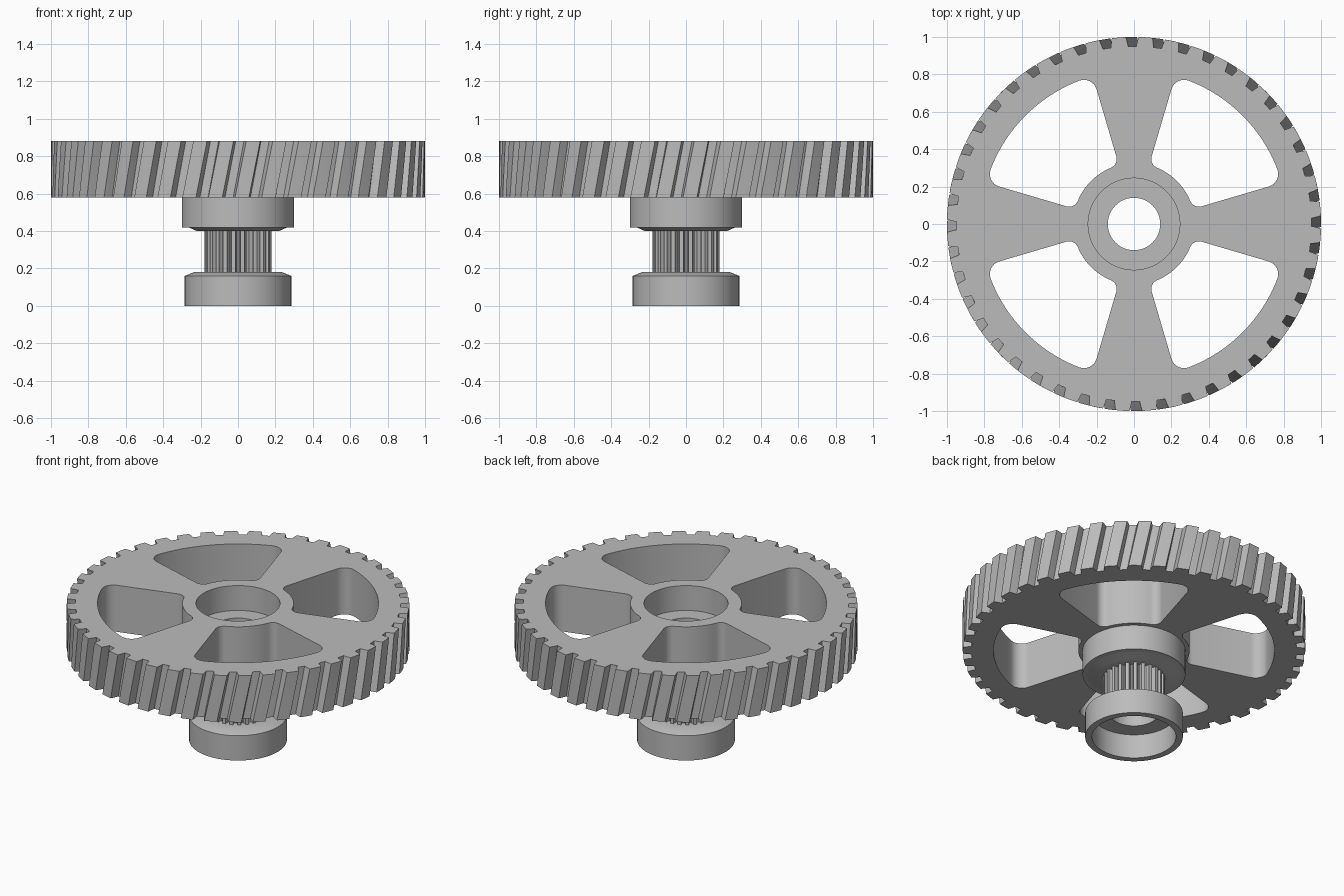
import bpy, bmesh
from math import sin, cos, tau, pi, radians, atan2, sqrt
from mathutils import Vector

cube = bpy.data.objects.get("Cube")
if cube:
    bpy.data.objects.remove(cube, do_unlink=True)

GREY = (0.5, 0.5, 0.5, 1)
grey = bpy.data.materials.new("grey plastic")
grey.use_nodes = True
grey.diffuse_color = GREY
grey.node_tree.nodes["Principled BSDF"].inputs["Base Color"].default_value = GREY


def finish(name, bm):
    """Turn a bmesh into a smooth object with sharp corners."""
    bmesh.ops.recalc_face_normals(bm, faces=bm.faces)
    mesh = bpy.data.meshes.new(name)
    bm.to_mesh(mesh)
    bm.free()
    mesh.materials.append(grey)
    mesh.shade_smooth()
    mesh.set_sharp_from_angle(angle=radians(28))
    obj = bpy.data.objects.new(name, mesh)
    bpy.context.collection.objects.link(obj)
    return obj


def polar(r, a):
    return Vector((r * cos(a), r * sin(a)))


def arc(centre, r, a0, a1, n):
    return [centre + polar(r, a0 + (a1 - a0) * i / n) for i in range(n + 1)]


def circle(r, n=96):
    return [polar(r, tau * i / n) for i in range(n)]


def prism(name, outer, holes, z0, z1, twist=0.0, steps=1):
    """Extrude an outline with holes; only the outline is twisted."""
    bm = bmesh.new()
    caps = ([], [])
    for loop, turn, layers in [(outer, twist, steps)] + [(h, 0, 1) for h in holes]:
        rings = []
        for k in range(layers + 1):
            t = k / layers
            a = turn * (t - 1)
            rings.append([bm.verts.new((p.x * cos(a) - p.y * sin(a),
                                        p.x * sin(a) + p.y * cos(a),
                                        z0 + (z1 - z0) * t)) for p in loop])
        n = len(loop)
        for low, high in zip(rings, rings[1:]):
            for i in range(n):
                j = (i + 1) % n
                bm.faces.new((low[i], low[j], high[j], high[i]))
        for cap, ring in zip(caps, (rings[0], rings[-1])):
            cap += [bm.edges.get((ring[i], ring[(i + 1) % n])) for i in range(n)]
    for cap, z in zip(caps, (-1, 1)):
        bmesh.ops.triangle_fill(bm, edges=cap, use_beauty=True, normal=(0, 0, z))
    return finish(name, bm)


def lathe(name, profile, n=96):
    """Spin a closed (radius, height) profile around z."""
    bm = bmesh.new()
    rings = [[bm.verts.new((r * cos(tau * i / n), r * sin(tau * i / n), z))
              for i in range(n)] for r, z in profile]
    for a, b in zip(rings, rings[1:] + rings[:1]):
        for i in range(n):
            j = (i + 1) % n
            bm.faces.new((a[i], a[j], b[j], b[i]))
    return finish(name, bm)


def toothed(count, tooth, phase):
    """Repeat (radius, angle) points of one gap around the circle."""
    return [polar(r, phase + tau * i / count + a)
            for i in range(count) for r, a in tooth]


def window(r_in, r_out, start, end, f_in, f_out):
    """Rounded opening between two spokes, symmetric about the diagonal."""
    d = (end - start).normalized()
    n = Vector((d.y, -d.x))

    def fillet_centre(f, rho):
        p = start + n * f
        b = p.dot(d)
        return p + d * (-b + sqrt(b * b - p.dot(p) + rho * rho))

    c_out = fillet_centre(f_out, r_out - f_out)
    c_in = fillet_centre(f_in, r_in + f_in)
    a_out, a_in = atan2(c_out.y, c_out.x), atan2(c_in.y, c_in.x)
    side = atan2(-n.y, -n.x) % tau
    half = arc(Vector((0, 0)), r_out, pi / 4, a_out, 12)
    half += arc(c_out, f_out, a_out, side, 8)[1:]
    half += arc(c_in, f_in, side, a_in + pi, 8)
    half += arc(Vector((0, 0)), r_in, a_in, pi / 4, 6)[1:]
    return half + [Vector((p.y, p.x)) for p in half[-2:0:-1]]


# Large helical gear wheel with four windows
opening = window(0.325, 0.82, Vector((0.10, 0.38)), Vector((0.2, 0.72)), 0.05, 0.07)
windows = [[Vector((p.x * cos(q) - p.y * sin(q), p.x * sin(q) + p.y * cos(q)))
            for p in opening] for q in (0, pi / 2, pi, 3 * pi / 2)]
gap = [(1, -0.034), (0.975, -0.028), (0.95, -0.023), (0.95, 0.023),
       (0.975, 0.028), (1, 0.034), (1, 0.071)]
prism("gear_wheel", toothed(44, gap, -pi / 2 + 0.01), windows + [circle(0.245)],
      0.58, 0.88, twist=0.06, steps=8)

# Upper collar with the seat inside the wheel
lathe("upper_collar", [(0.14, 0.40), (0.22, 0.40), (0.265, 0.42), (0.30, 0.42),
                       (0.30, 0.58), (0.245, 0.58), (0.245, 0.72), (0.14, 0.72)])

# Toothed belt pulley
groove = [(0.18, -0.075), (0.165, -0.07), (0.154, -0.045), (0.15, 0),
          (0.154, 0.045), (0.165, 0.07), (0.18, 0.075), (0.18, 0.131)]
prism("belt_pulley", toothed(24, groove, 0), [circle(0.14)], 0.18, 0.40)

# Lower flange, open underneath
lathe("lower_flange", [(0.245, 0), (0.285, 0), (0.285, 0.16), (0.235, 0.18),
                       (0.14, 0.18), (0.14, 0.155), (0.245, 0.155)])
